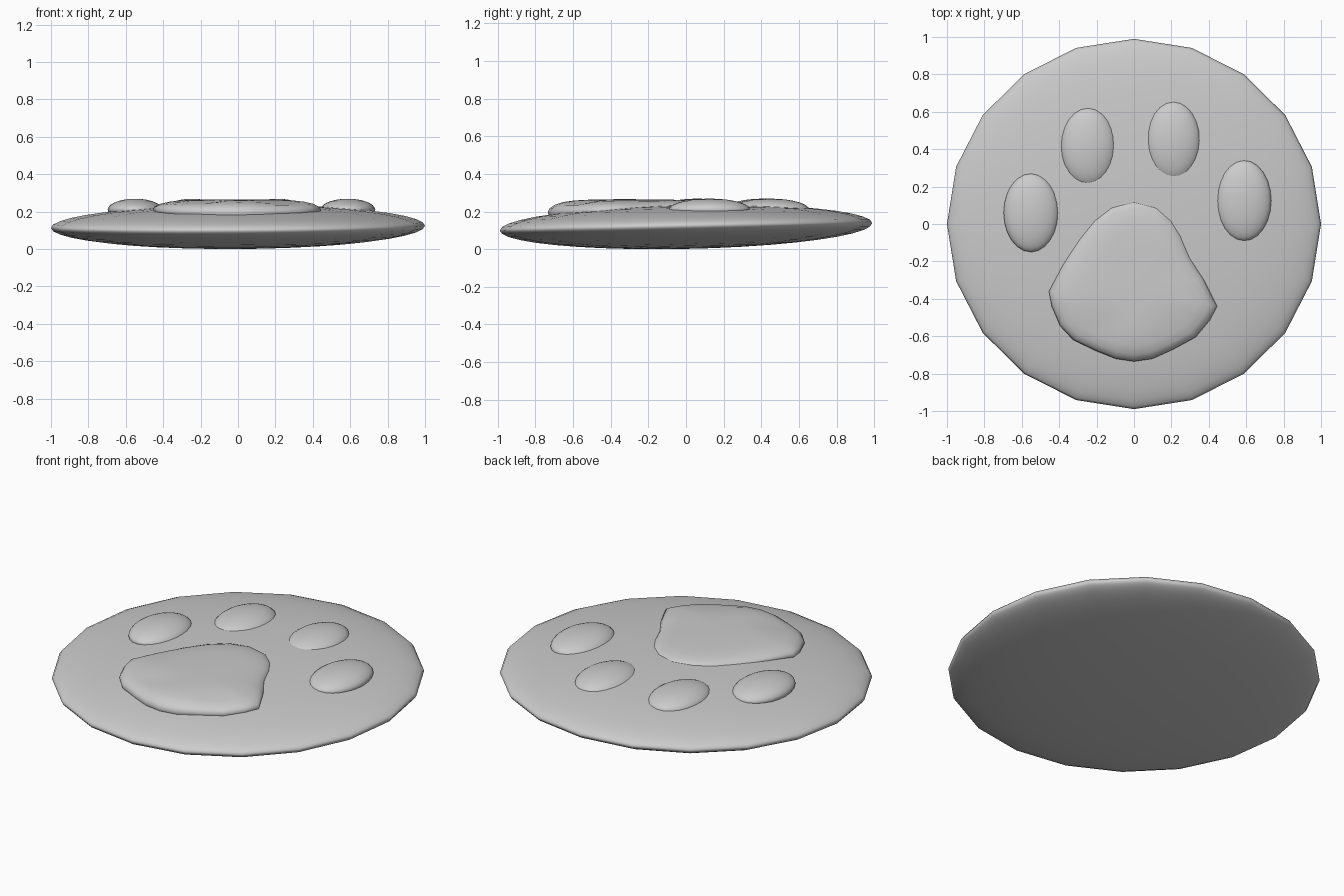
import bpy, bmesh, math
from mathutils import Vector

if "Cube" in bpy.data.objects:
    bpy.data.objects.remove(bpy.data.objects["Cube"])


def ellipsoid(name, loc, size, segs, rings, rot=(0, 0, 0)):
    bpy.ops.mesh.primitive_uv_sphere_add(segments=segs, ring_count=rings, location=loc, rotation=rot)
    ob = bpy.context.object
    ob.name = name
    ob.scale = size
    bpy.ops.object.shade_smooth()
    return ob


# Flattened round base, slightly tilted
ellipsoid("base_disc", (0, 0, 0.119), (1, 0.99, 0.117), 20, 20, (0.02, -0.006, 0))

# Four toe pads: x, y, half width, half length
toes = [(-0.55, 0.06, 0.147, 0.21), (-0.245, 0.413, 0.147, 0.208),
        (0.21, 0.445, 0.145, 0.21), (0.587, 0.125, 0.147, 0.216)]
for i, (x, y, rx, ry) in enumerate(toes):
    ellipsoid(f"toe_pad_{i + 1}", (x, y, 0.21), (rx, ry, 0.059), 24, 14)

# Main pad: outline seen from above, lofted into a low dome
outline = [(-0.455, -0.36), (-0.44, -0.44), (-0.395, -0.545), (-0.325, -0.62), (-0.2, -0.68),
           (-0.1, -0.72), (0, -0.735), (0.1, -0.72), (0.21, -0.67), (0.33, -0.605),
           (0.405, -0.515), (0.445, -0.44), (0.37, -0.29), (0.3, -0.18), (0.25, -0.06), (0.2, 0.02),
           (0.12, 0.09), (0, 0.12), (-0.12, 0.09), (-0.21, 0.02), (-0.29, -0.08), (-0.38, -0.22)]
# Ring scale and rise from rim (0) to crown (1)
rings = [(0.9, -0.7), (0.985, -0.2), (1.0, 0.08), (0.975, 0.35), (0.91, 0.6),
         (0.8, 0.8), (0.65, 0.92), (0.5, 0.97), (0.3, 1.0)]
centre = Vector((0, -0.33))


def height(x, y, yo, t):
    rim = 0.225 + 0.045 * yo
    z = rim + (0.265 - rim) * t
    # soft hollows either side of the middle lobe
    for hx in (-0.2, 0.22):
        if t > 0:
            z -= 0.014 * t * math.exp(-((x - hx) / 0.1) ** 2 - ((y + 0.56) / 0.07) ** 2)
    return z


bm = bmesh.new()
loops = []
for s, t in rings:
    loop = []
    for p in outline:
        q = centre + (Vector(p) - centre) * s
        loop.append(bm.verts.new((q.x, q.y, height(q.x, q.y, p[1], t))))
    loops.append(loop)
n = len(outline)
for a, b in zip(loops, loops[1:]):
    for i in range(n):
        j = (i + 1) % n
        bm.faces.new((a[i], a[j], b[j], b[i]))
top = bm.verts.new((centre.x, centre.y, 0.266))
for i in range(n):
    bm.faces.new((loops[-1][i], loops[-1][(i + 1) % n], top))
bm.faces.new(loops[0][::-1])
bmesh.ops.recalc_face_normals(bm, faces=bm.faces)
me = bpy.data.meshes.new("main_pad")
bm.to_mesh(me)
bm.free()
pad = bpy.data.objects.new("main_pad", me)
bpy.context.collection.objects.link(pad)
bpy.ops.object.select_all(action='DESELECT')
pad.select_set(True)
bpy.context.view_layer.objects.active = pad
bpy.ops.object.shade_smooth_by_angle(angle=math.radians(60))
